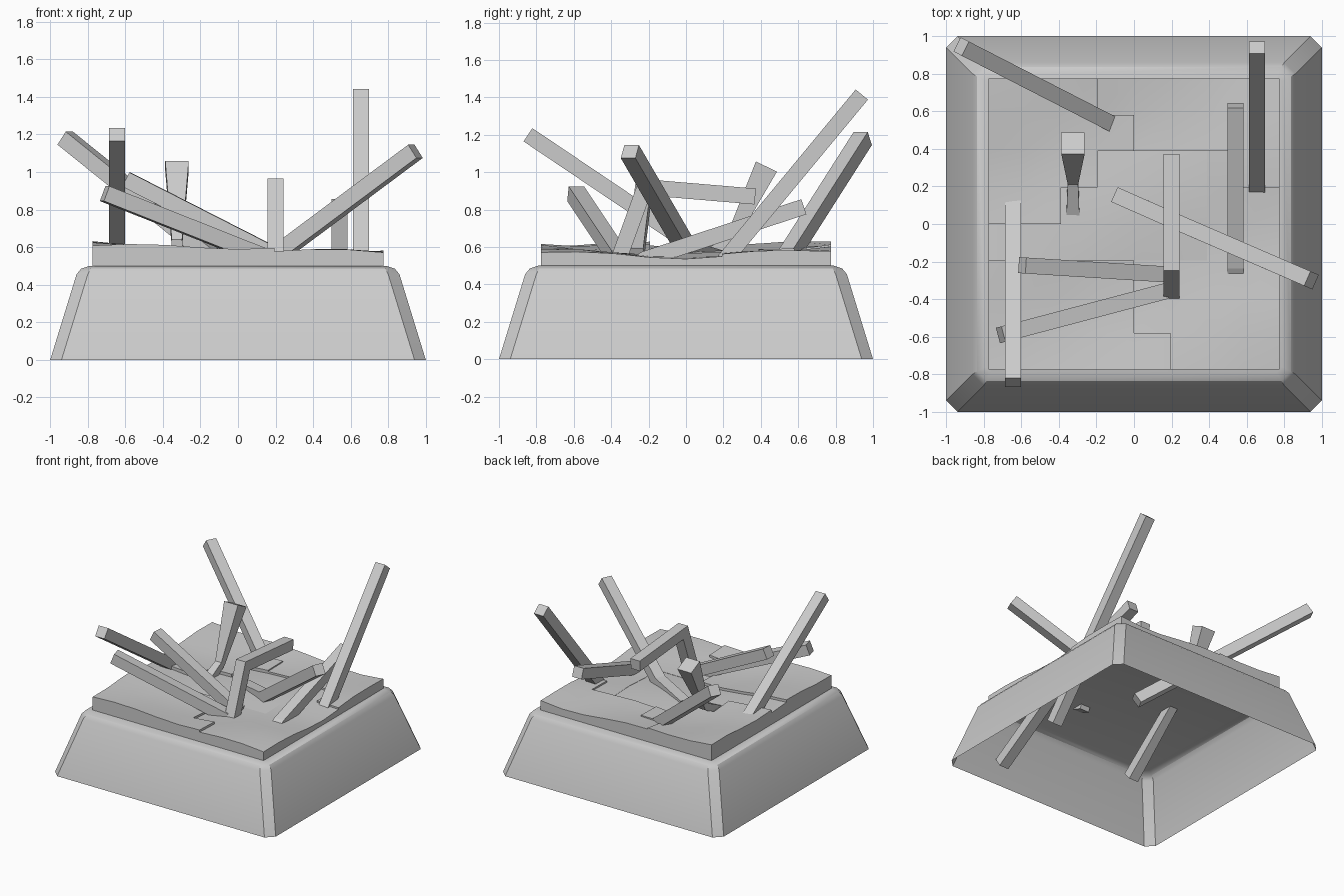
import bpy, bmesh, math
from mathutils import Vector

if "Cube" in bpy.data.objects:
    bpy.data.objects.remove(bpy.data.objects["Cube"])


def make(name, bm, smooth=None):
    bmesh.ops.recalc_face_normals(bm, faces=bm.faces)
    me = bpy.data.meshes.new(name)
    bm.to_mesh(me)
    bm.free()
    ob = bpy.data.objects.new(name, me)
    bpy.context.collection.objects.link(ob)
    if smooth:
        bpy.ops.object.select_all(action='DESELECT')
        ob.select_set(True)
        bpy.context.view_layer.objects.active = ob
        bpy.ops.object.shade_smooth_by_angle(angle=math.radians(smooth))
    return ob


# Hollow plinth, open underneath, with chamfered corners and a rounded shoulder
bm = bmesh.new()
loops = []
for h, c, z in [(1, .06, 0), (.86, .06, .455), (.835, .05, .485), (.79, .03, .5)]:
    k = h - c
    pts = [(k, -h), (h, -k), (h, k), (k, h), (-k, h), (-h, k), (-h, -k), (-k, -h)]
    loops.append([bm.verts.new((x, y, z)) for x, y in pts])
for a, b in zip(loops, loops[1:]):
    for i in range(8):
        j = (i + 1) % 8
        bm.faces.new((a[i], a[j], b[j], b[i]))
bm.faces.new(loops[-1])
make("plinth", bm, 30)

# Broken floor slab: an 8 x 8 grid split into patches at slightly different heights
N, H = 8, .775


def patch(i, j):
    if (j >= 4 and i < 2) or (j >= 5 and i < 3) or (j == 6 and i < 4):
        return "back_left"
    if j >= 6 or (j == 5 and i == 7):
        return "back_right"
    if (j == 0 and i >= 5) or (j in (1, 2) and i >= 4) or i >= 6:
        return "front_right"
    if j <= 2 and i < 4 or j == 0:
        return "front_left"
    return "middle"


lift = dict(back_left=.015, back_right=.005, front_right=-.008, front_left=.01, middle=-.01)


def height(x, y):
    wave = .014 * math.sin(6 * x + 2 * y) + .012 * math.sin(7 * y - 3 * x + 1)
    return .567 + wave + .03 * (x * x + y * y) * .8 - .015 * x


for name, dz in lift.items():
    bm = bmesh.new()
    verts = {}

    def vert(i, j):
        if (i, j) not in verts:
            x, y = -H + 2 * H * i / N, -H + 2 * H * j / N
            verts[i, j] = bm.verts.new((x, y, height(x, y) + dz))
        return verts[i, j]

    for i in range(N):
        for j in range(N):
            if patch(i, j) == name:
                bm.faces.new([vert(i, j), vert(i + 1, j), vert(i + 1, j + 1), vert(i, j + 1)])
    rim = [e for e in bm.edges if e.is_boundary]
    ext = bmesh.ops.extrude_edge_only(bm, edges=rim)
    for g in ext["geom"]:
        if isinstance(g, bmesh.types.BMVert):
            g.co.z = .5
    make("floor_slab_" + name, bm, 35)


# Square beams swept along straight or bent paths, mitred at the bends
def beam(name, path, widths=None):
    p = [Vector(q) for q in path]
    widths = widths or [.085] * len(p)
    run = p[-1] - p[0]
    side = Vector((run.y, -run.x, 0)).normalized()
    bm = bmesh.new()
    rings = []
    for i, q in enumerate(p):
        t0 = (q - p[i - 1]).normalized() if i else (p[1] - q).normalized()
        t1 = (p[i + 1] - q).normalized() if i < len(p) - 1 else t0
        t = (t0 + t1).normalized()
        up = side.cross(t).normalized() / max(t.dot(t0), .4)
        w = widths[i] / 2
        rings.append([bm.verts.new(q + side * w * a + up * w * b)
                      for a, b in ((-1, -1), (1, -1), (1, 1), (-1, 1))])
    for a, b in zip(rings, rings[1:]):
        for i in range(4):
            j = (i + 1) % 4
            bm.faces.new((a[i], a[j], b[j], b[i]))
    bm.faces.new(rings[0])
    bm.faces.new(rings[-1])
    make(name, bm)


beam("beam_tall_back", [(.655, .94, 1.415), (.655, -.15, .1)])
beam("beam_back_left", [(-.92, .945, 1.18), (.26, .34, .23)])
beam("beam_right", [(.945, -.3, 1.11), (.24, .005, .585), (-.1, .155, .54)])
beam("beam_front_left", [(-.645, -.845, 1.2), (-.645, .12, .55)])
beam("beam_left_upper", [(-.595, -.22, .96), (.2, -.27, .555)])
beam("beam_left_lower", [(-.71, -.59, .885), (.16, -.36, .54)])
beam("beam_bent_arch", [(.2, .37, .87), (.2, -.22, .92), (.2, -.38, .48)])
beam("beam_low_right", [(.54, .63, .815), (.54, -.22, .535), (.54, -.9, .12)])
beam("beam_splayed_stump", [(-.325, .43, 1.03), (-.325, .23, .62), (-.325, .06, .53), (-.325, -.42, .11)],
     [.125, .055, .07, .085])
